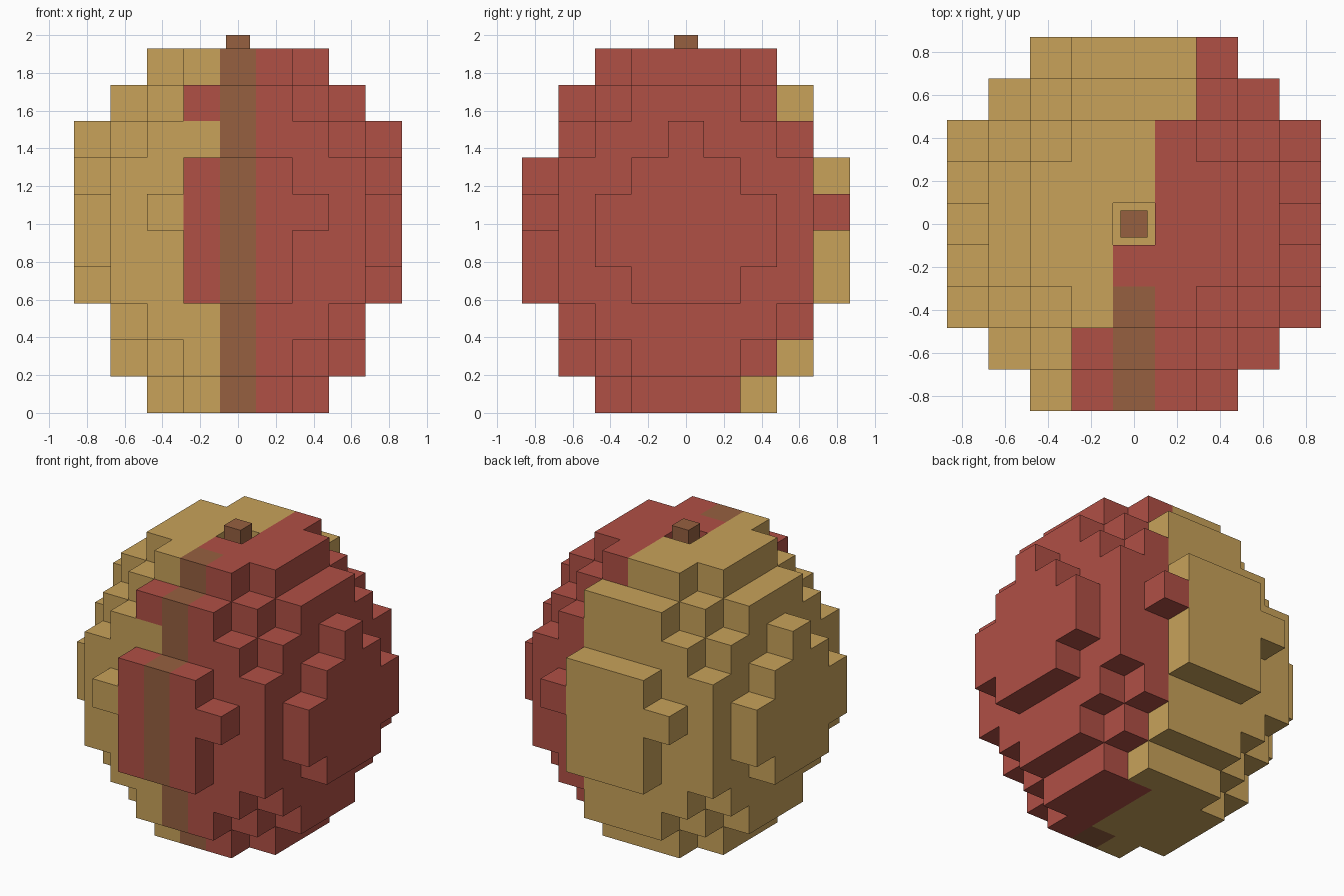
import bpy, bmesh
from mathutils import Vector

if "Cube" in bpy.data.objects:
    bpy.data.objects.remove(bpy.data.objects["Cube"])

S = 0.193  # block size


def material(name, rgb):
    m = bpy.data.materials.new(name)
    m.diffuse_color = (*rgb, 1)
    m.use_nodes = True
    m.node_tree.nodes["Principled BSDF"].inputs["Base Color"].default_value = m.diffuse_color
    return m


TAN, RED, BROWN = 0, 1, 2
mats = [material("tan", (0.578, 0.361, 0.102)),
        material("red", (0.434, 0.080, 0.060)),
        material("brown", (0.305, 0.117, 0.051))]


def new_object(name, bm):
    me = bpy.data.meshes.new(name)
    bm.to_mesh(me)
    bm.free()
    ob = bpy.data.objects.new(name, me)
    bpy.context.collection.objects.link(ob)
    return ob


# Corner cut per layer: the widest |i| + |j| left at the rim of the core
CORE = {0: (2, 3), 1: (3, 4), 2: (3, 5), 3: (3, 6), 4: (3, 6), 5: (3, 6),
        6: (3, 6), 7: (3, 5), 8: (3, 4), 9: (2, 3)}
SIDE_BUMP = {3: 1, 4: 2, 5: 2, 6: 1, 7: 0}   # half width of left/right plates
FACE_BUMP = {3: 1, 4: 1, 5: 2, 6: 1}         # half width of front/back plates


def filled(i, j, k):
    if k not in CORE or (i, j, k) == (0, 0, 9):  # hollow under the stem
        return False
    a, b = abs(i), abs(j)
    reach, cut = CORE[k]
    if max(a, b) <= reach:
        return a + b <= cut
    if a == 4:
        return b <= SIDE_BUMP.get(k, -1)
    if b == 4:
        return a <= FACE_BUMP.get(k, -1)
    return False


def colour(i, j, k):
    # front stripe
    if i == 0:
        if j <= -2:
            return BROWN
        return RED if j == -1 and k > 4 else TAN
    # red flank, reaching around the front
    if i >= 2:
        return RED
    if i == 1:
        return TAN if j >= 3 or (j == 2 and k == 0) else RED
    if i == -1 and (j == -4 or (j == -3 and k == 8)):
        return RED
    return TAN


# Blocky body: only the outer faces of the filled blocks
bm = bmesh.new()
verts = {}


def vert(p):
    key = tuple(round(c * 2) for c in p)
    if key not in verts:
        verts[key] = bm.verts.new((p[0] * S, p[1] * S, p[2] * S))
    return verts[key]


cells = [(i, j, k) for i in range(-4, 5) for j in range(-4, 5)
         for k in range(10) if filled(i, j, k)]
for c in cells:
    centre = Vector((c[0], c[1], c[2] + 0.5))
    for axis in range(3):
        for sign in (-1, 1):
            n = Vector((0, 0, 0))
            n[axis] = sign
            if filled(*(int(c[d] + n[d]) for d in range(3))):
                continue
            u = Vector((0, 0, 0))
            u[(axis + 1) % 3] = 0.5
            v = n.cross(u)
            mid = centre + n * 0.5
            f = bm.faces.new([vert(mid + p) for p in (-u - v, u - v, u + v, v - u)])
            f.material_index = colour(*c)
body = new_object("blocky_body", bm)
for m in mats:
    body.data.materials.append(m)

# Stem standing in the hollow
bm = bmesh.new()
bmesh.ops.create_cube(bm, size=1)
bmesh.ops.scale(bm, vec=(0.125, 0.125, 2 - 9 * S), verts=bm.verts)
bmesh.ops.translate(bm, vec=(0, 0, (2 + 9 * S) / 2), verts=bm.verts)
new_object("stem", bm).data.materials.append(mats[BROWN])
